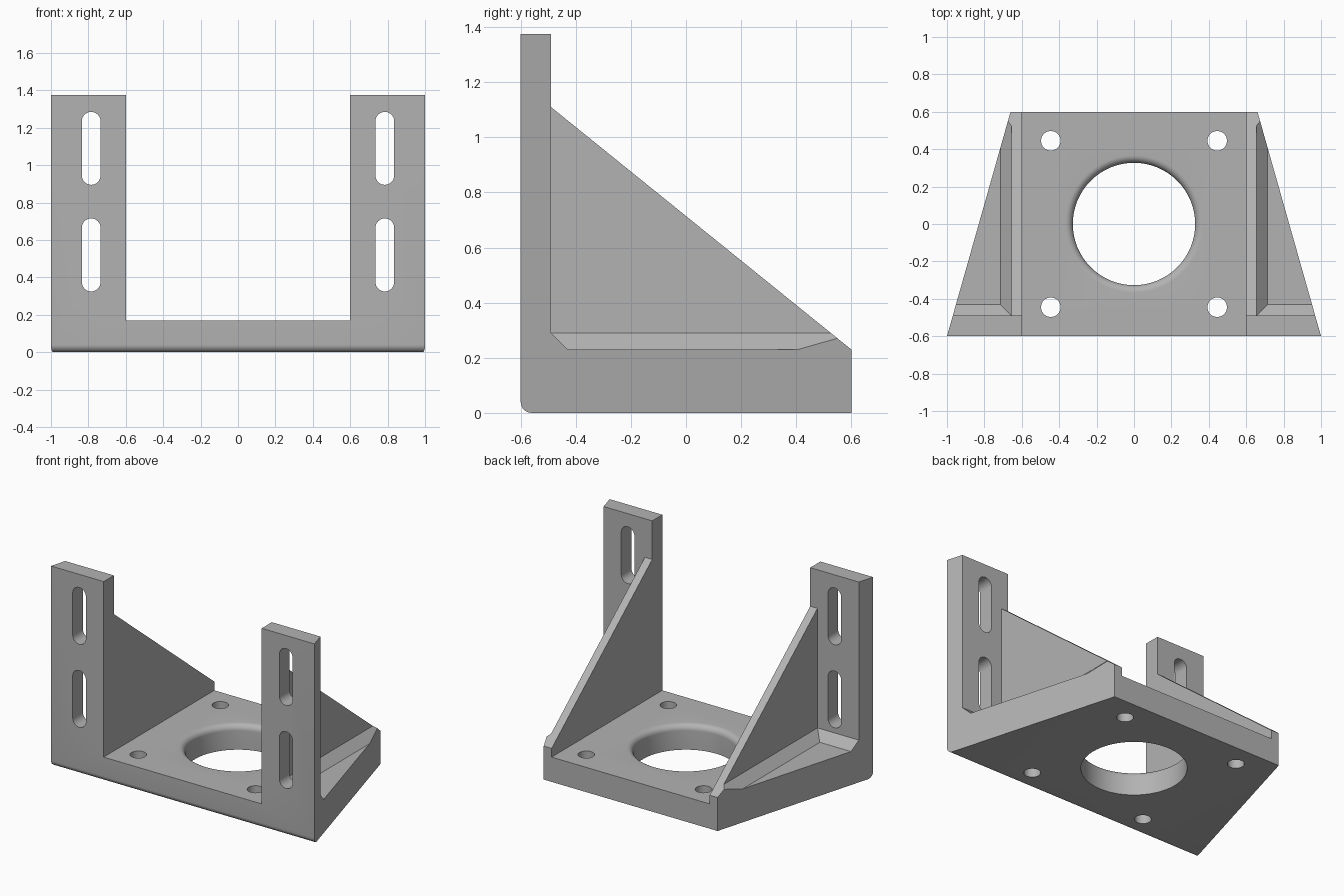
import bpy, bmesh, math
from mathutils import Vector

if "Cube" in bpy.data.objects:
    bpy.data.objects.remove(bpy.data.objects["Cube"])

metal = bpy.data.materials.new("grey_metal")
metal.use_nodes = True
grey = (0.45, 0.45, 0.45, 1)
metal.diffuse_color = grey
metal.node_tree.nodes["Principled BSDF"].inputs["Base Color"].default_value = grey

HALF_DEPTH, HEIGHT = 0.6, 1.375
WALL_IN, WALL_OUT = 0.6, 0.655        # gusset wall faces
FLOOR, LEDGE = 0.17, 0.23             # base plate top, outer ledge top
PLATE_BACK, CHAMFER = -0.49, 0.06     # rear face of the uprights, inner chamfer


def make_object(name, bm):
    bmesh.ops.recalc_face_normals(bm, faces=bm.faces)
    mesh = bpy.data.meshes.new(name)
    bm.to_mesh(mesh)
    bm.free()
    mesh.materials.append(metal)
    obj = bpy.data.objects.new(name, mesh)
    bpy.context.collection.objects.link(obj)
    return obj


def prism(points, axis, lo, hi):
    """Extrude a 2D outline along x, y or z."""
    place = {"x": lambda a, b, t: (t, a, b),
             "y": lambda a, b, t: (a, t, b),
             "z": lambda a, b, t: (a, b, t)}[axis]
    bm = bmesh.new()
    face = bm.faces.new([bm.verts.new(place(a, b, lo)) for a, b in points])
    top = bmesh.ops.extrude_face_region(bm, geom=[face])["geom"]
    move = Vector(place(0, 0, hi - lo))
    bmesh.ops.translate(bm, vec=move,
                        verts=[v for v in top if isinstance(v, bmesh.types.BMVert)])
    return bm


def rect(x0, x1, y0, y1):
    return [(x0, y0), (x1, y0), (x1, y1), (x0, y1)]


def arc(cx, cy, r, start, end, steps):
    angles = [math.radians(start + (end - start) * i / steps) for i in range(steps + 1)]
    return [(cx + r * math.cos(a), cy + r * math.sin(a)) for a in angles]


def cut(obj, bm):
    """Subtract a cutter from the casting and discard it."""
    cutter = make_object("cutter", bm)
    cutter.hide_render = True
    mod = obj.modifiers.new("cut", "BOOLEAN")
    mod.operation, mod.solver, mod.object = "DIFFERENCE", "EXACT", cutter
    bpy.context.view_layer.objects.active = obj
    bpy.ops.object.modifier_apply(modifier=mod.name)
    bpy.data.objects.remove(cutter)


# Tapered block with a rounded lower front edge
taper = [(-1, -HALF_DEPTH), (1, -HALF_DEPTH), (0.66, HALF_DEPTH), (-0.66, HALF_DEPTH)]
bm = prism(taper, "z", 0, HEIGHT)
front_edge = [e for e in bm.edges
              if all(v.co.z < 0.01 and v.co.y < -0.5 for v in e.verts)]
bmesh.ops.bevel(bm, geom=front_edge, offset=0.04, segments=8, profile=0.5,
                affect="EDGES")
bracket = make_object("mounting_bracket", bm)

# Open channel between the uprights, and the sloping top of the gussets
cut(bracket, prism(rect(-WALL_IN, WALL_IN, FLOOR, 2), "y", -1, 1))
slope = (LEDGE - 1.11) / (HALF_DEPTH - PLATE_BACK)
cut(bracket, prism([(PLATE_BACK, 2), (PLATE_BACK, 1.11),
                    (0.8, LEDGE + slope * 0.2), (0.8, 2)], "x", -2, 2))

# Outer pockets with chamfered inside corners, and the slots
for side in (-1, 1):
    bm = bmesh.new()
    for z, inset in ((LEDGE, CHAMFER), (LEDGE + CHAMFER, 0), (2, 0)):
        for x, y in rect(WALL_OUT + inset, 1.5, PLATE_BACK + inset, 1):
            bm.verts.new((side * x, y, z))
    bmesh.ops.convex_hull(bm, input=bm.verts)
    cut(bracket, bm)
    for z in (0.52, 1.09):
        outline = (arc(side * 0.785, z + 0.145, 0.05, 0, 180, 16)
                   + arc(side * 0.785, z - 0.145, 0.05, 180, 360, 16))
        cut(bracket, prism(outline, "y", -0.8, -0.4))

# Bolt holes
for x in (-0.445, 0.445):
    for y in (-0.445, 0.445):
        cut(bracket, prism(arc(x, y, 0.052, 0, 360, 32)[:-1], "z", -0.1, 0.4))

# Central bore with a rounded upper lip
BORE, LIP = 0.327, 0.04
profile = [(0, -0.1), (BORE, -0.1)]
profile += arc(BORE + LIP, FLOOR - LIP, LIP, 180, 90, 8)
profile += [(BORE + LIP, 0.4), (0, 0.4)]
bm = bmesh.new()
verts = [bm.verts.new((r, 0, z)) for r, z in profile]
edges = [bm.edges.new(pair) for pair in zip(verts, verts[1:])]
bmesh.ops.spin(bm, geom=verts + edges, cent=(0, 0, 0), axis=(0, 0, 1),
               angle=math.tau, steps=96, use_duplicate=False)
bmesh.ops.remove_doubles(bm, verts=bm.verts, dist=0.0001)
cut(bracket, bm)

# Smooth rounds, crisp machined edges
bpy.ops.object.select_all(action="DESELECT")
bracket.select_set(True)
bpy.context.view_layer.objects.active = bracket
bpy.ops.object.shade_smooth_by_angle(angle=math.radians(30))
